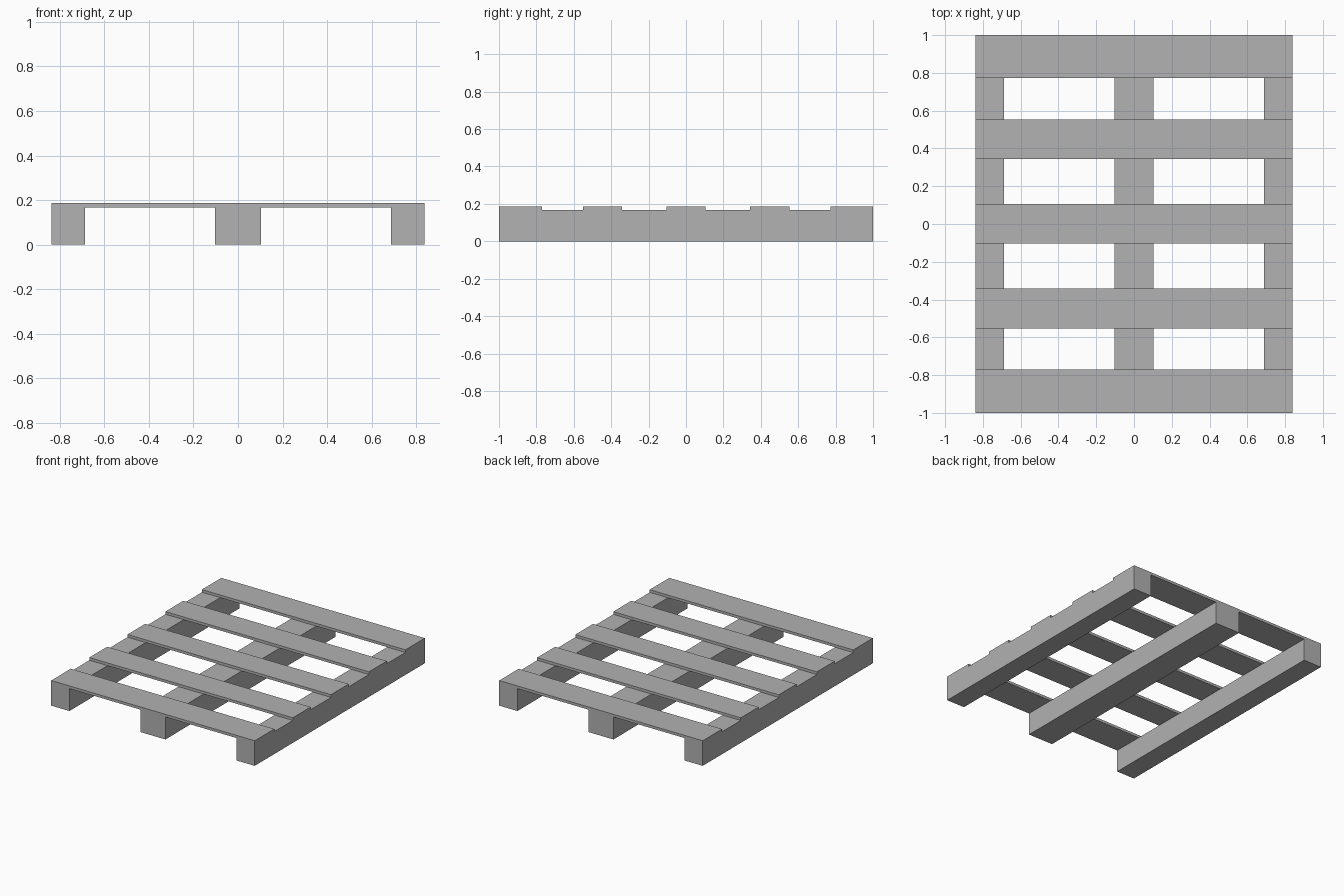
import bpy

cube = bpy.data.objects.get("Cube")
if cube:
    bpy.data.objects.remove(cube, do_unlink=True)

GREY = (0.445, 0.445, 0.445, 1)
wood = bpy.data.materials.new("plain_grey")
wood.use_nodes = True
wood.diffuse_color = GREY
wood.node_tree.nodes["Principled BSDF"].inputs["Base Color"].default_value = GREY


def box(name, low, high):
    """Axis-aligned block between two corners."""
    bpy.ops.mesh.primitive_cube_add(size=1)
    obj = bpy.context.object
    obj.name = name
    obj.location = [(a + b) / 2 for a, b in zip(low, high)]
    obj.scale = [b - a for a, b in zip(low, high)]
    bpy.ops.object.transform_apply(location=True, rotation=False, scale=True)
    obj.data.materials.append(wood)


HALF_WIDTH, BEAM_TOP, DECK_TOP = 0.838, 0.167, 0.187

# Three full-length bearers
for name, x0, x1 in (("right_bearer", -HALF_WIDTH, -0.688),
                     ("middle_bearer", -0.103, 0.103),
                     ("left_bearer", 0.688, HALF_WIDTH)):
    box(name, (x0, -1, 0), (x1, 1, BEAM_TOP))

# Five deck boards, the end ones slightly wider
for name, y0, y1 in (("front_deck_board", -1, -0.77),
                     ("front_inner_deck_board", -0.552, -0.342),
                     ("middle_deck_board", -0.103, 0.105),
                     ("back_inner_deck_board", 0.343, 0.553),
                     ("back_deck_board", 0.772, 1)):
    box(name, (-HALF_WIDTH, y0, BEAM_TOP), (HALF_WIDTH, y1, DECK_TOP))
